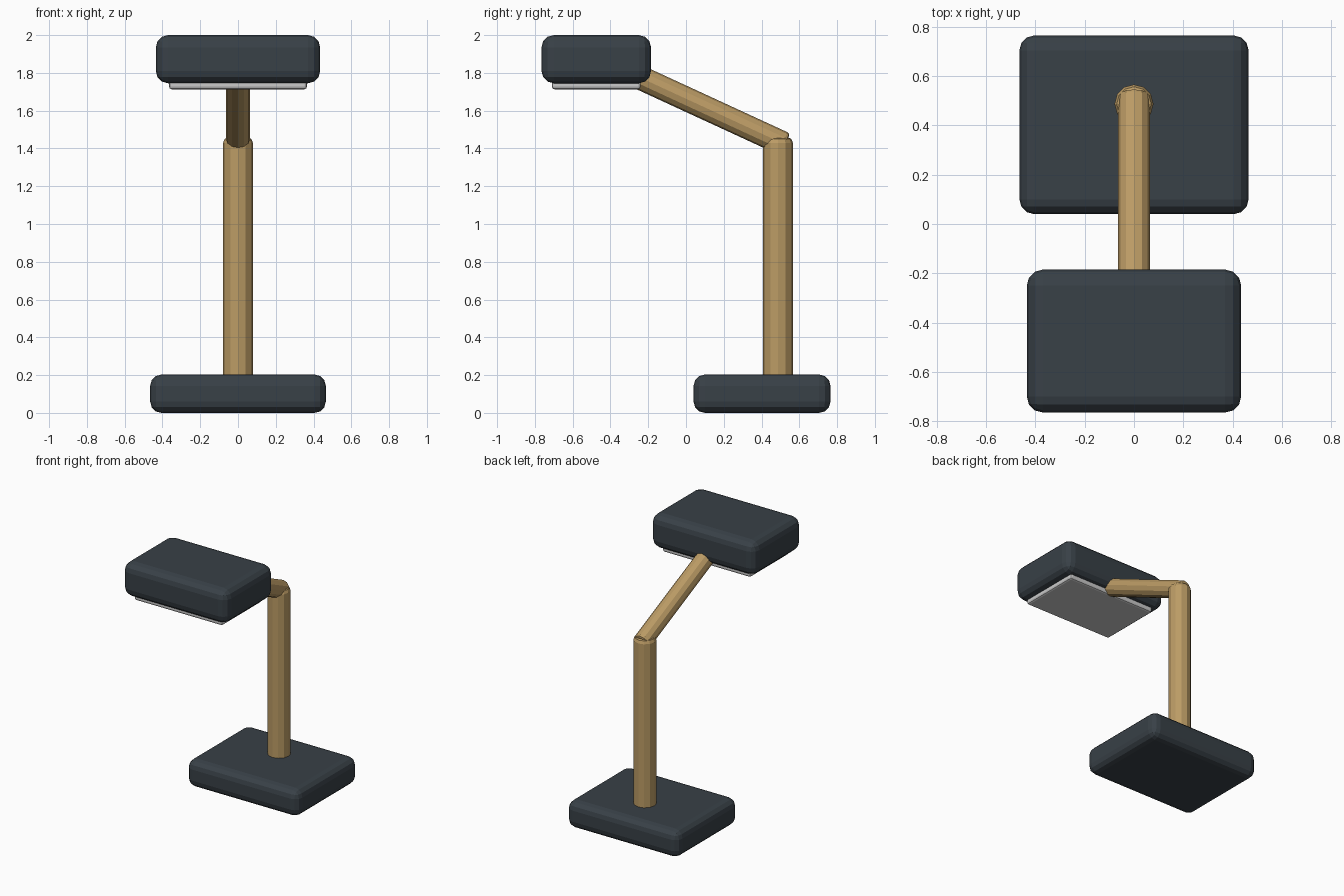
import bpy, bmesh
from mathutils import Vector

if "Cube" in bpy.data.objects:
    bpy.data.objects.remove(bpy.data.objects["Cube"])


def material(name, rgb):
    m = bpy.data.materials.new(name)
    m.diffuse_color = (*rgb, 1)
    m.use_nodes = True
    m.node_tree.nodes["Principled BSDF"].inputs["Base Color"].default_value = m.diffuse_color
    return m


dark = material("dark_slate", (0.040, 0.052, 0.063))
brass = material("warm_brass", (0.50, 0.33, 0.13))
pale = material("pale_panel", (0.62, 0.62, 0.62))


def finish(name, bm, mat, bevel, segments):
    mesh = bpy.data.meshes.new(name)
    bm.to_mesh(mesh)
    bm.free()
    ob = bpy.data.objects.new(name, mesh)
    bpy.context.collection.objects.link(ob)
    mesh.materials.append(mat)
    mod = ob.modifiers.new("rounded_edges", 'BEVEL')
    mod.width = bevel
    mod.segments = segments
    mod.limit_method = 'ANGLE'
    mod.angle_limit = 0.9
    return ob


def box(name, lo, hi, mat, bevel, segments):
    lo, hi = Vector(lo), Vector(hi)
    bm = bmesh.new()
    bmesh.ops.create_cube(bm, size=1)
    bmesh.ops.scale(bm, vec=hi - lo, verts=bm.verts)
    bmesh.ops.translate(bm, vec=(lo + hi) / 2, verts=bm.verts)
    return finish(name, bm, mat, bevel, segments)


def rod(name, a, b, radius, mat, bevel):
    a, b = Vector(a), Vector(b)
    axis = b - a
    bm = bmesh.new()
    bmesh.ops.create_cone(bm, cap_ends=True, segments=12, radius1=radius,
                          radius2=radius, depth=axis.length)
    turn = Vector((0, 0, 1)).rotation_difference(axis)
    bmesh.ops.rotate(bm, matrix=turn.to_matrix(), verts=bm.verts)
    bmesh.ops.translate(bm, vec=(a + b) / 2, verts=bm.verts)
    return finish(name, bm, mat, bevel, 2)


# Weighted foot, upright post and slanted arm
box("base", (-0.465, 0.04, 0), (0.465, 0.765, 0.203), dark, 0.06, 3)
rod("post", (0, 0.487, 0.12), (0, 0.487, 1.46), 0.079, brass, 0.03)
rod("arm", (0, 0.525, 1.421), (0, -0.31, 1.806), 0.064, brass, 0.015)

# Lamp head with light panel underneath
box("lamp_head", (-0.435, -0.765, 1.745), (0.435, -0.185, 2.0), dark, 0.065, 3)
box("light_panel", (-0.365, -0.71, 1.713), (0.365, -0.24, 1.765), pale, 0.014, 2)
